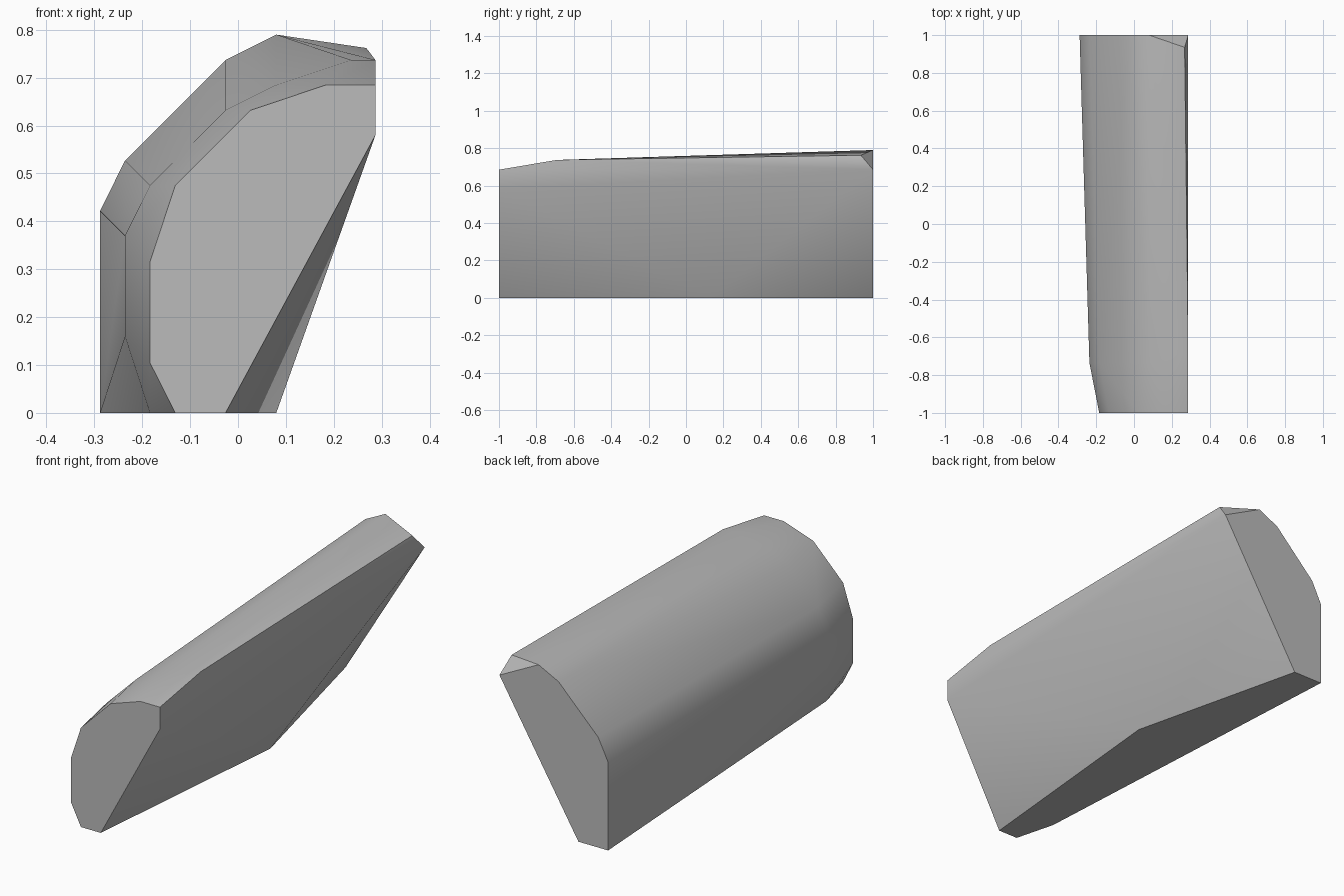
import bpy, bmesh, math

cube = bpy.data.objects.get("Cube")
if cube:
    bpy.data.objects.remove(cube, do_unlink=True)

# One plain grey for the whole block
grey = bpy.data.materials.new("plain grey")
grey.use_nodes = True
colour = (0.5, 0.5, 0.5, 1)
grey.diffuse_color = colour
grey.node_tree.nodes["Principled BSDF"].inputs["Base Color"].default_value = colour

# Cross-sections (x, z): front end, bevel shoulder, back end
front_end = [(-.131, 0), (-.184, .105), (-.184, .315), (-.131, .475), (.026, .632),
             (.184, .685), (.287, .685), (.287, .58), (-.026, 0)]
shoulder = [(-.236, .16), (-.236, .37), (-.184, .475), (-.026, .632), (.08, .685)]
back_end = [(-.288, 0), (-.288, .422), (-.236, .527), (-.026, .737), (.08, .79),
            (.287, .685), (-.131, 0)]
# Single corners (x, y, z): shoulder foot, shoulder crown, keel, clipped back corner
corners = [(-.184, -.8, 0), (.236, -.69, .737), (.287, -.69, .737),
           (.08, .13, 0), (.268, .935, .762)]

bm = bmesh.new()
for y, section in ((-1, front_end), (-.735, shoulder), (1, back_end)):
    for x, z in section:
        bm.verts.new((x, y, z))
for co in corners:
    bm.verts.new(co)

# Skin the sections as one convex solid
hull = bmesh.ops.convex_hull(bm, input=bm.verts[:])
loose = {g for g in hull["geom_interior"] + hull["geom_unused"]
         if isinstance(g, bmesh.types.BMVert)}
bmesh.ops.delete(bm, geom=list(loose), context='VERTS')
bmesh.ops.dissolve_limit(bm, angle_limit=math.radians(0.5),
                         verts=bm.verts[:], edges=bm.edges[:])
bmesh.ops.recalc_face_normals(bm, faces=bm.faces[:])

mesh = bpy.data.meshes.new("rounded_block")
bm.to_mesh(mesh)
bm.free()
mesh.materials.append(grey)
block = bpy.data.objects.new("rounded_block", mesh)
bpy.context.collection.objects.link(block)

# Smooth long sides, crisp end edges
bpy.ops.object.select_all(action='DESELECT')
block.select_set(True)
bpy.context.view_layer.objects.active = block
bpy.ops.object.shade_smooth_by_angle(angle=math.radians(30))
